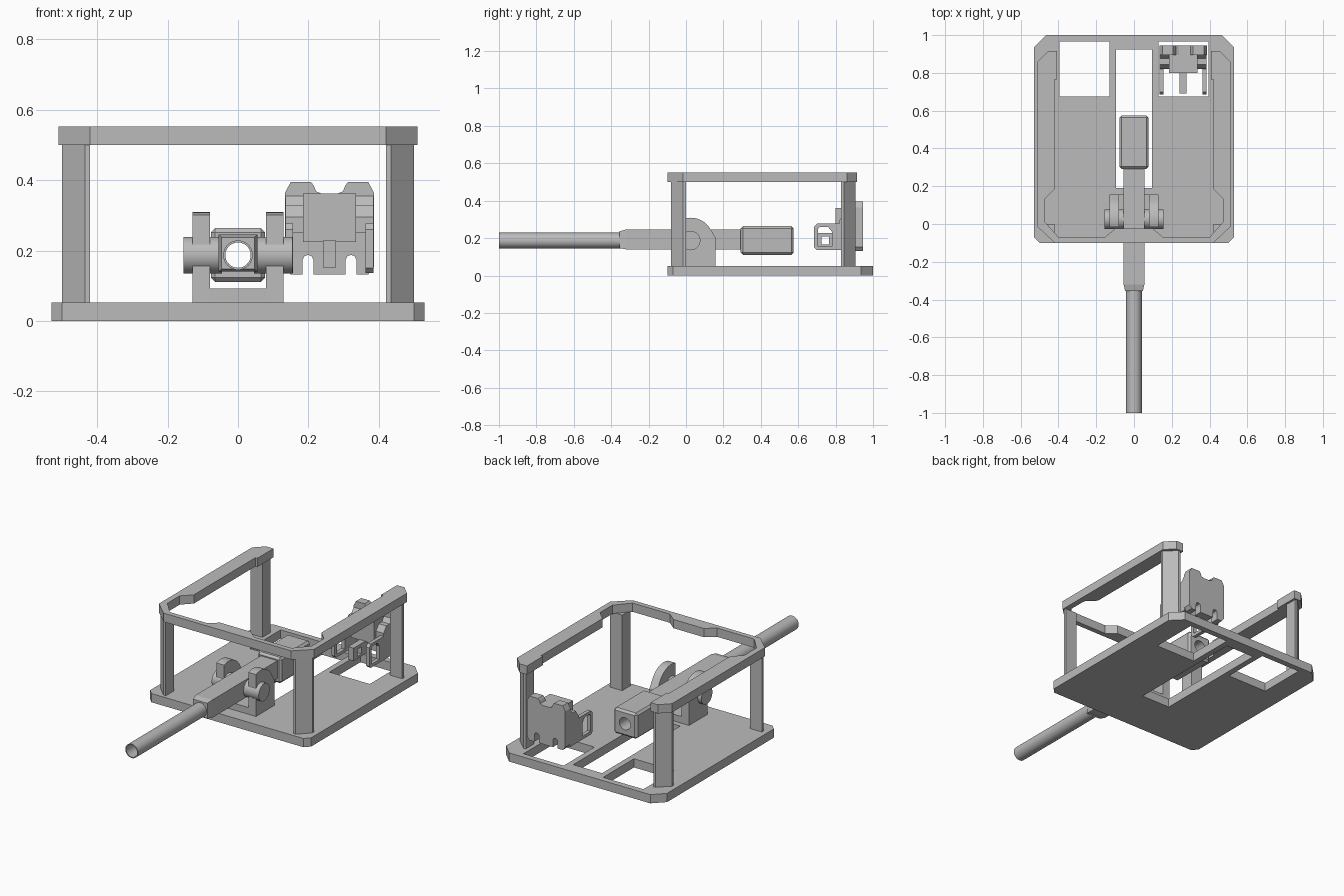
import bpy, bmesh, math
from mathutils import Vector

if "Cube" in bpy.data.objects:
    bpy.data.objects.remove(bpy.data.objects["Cube"])

grey = bpy.data.materials.new("plain_grey")
grey.diffuse_color = (0.5, 0.5, 0.5, 1)
grey.use_nodes = True
grey.node_tree.nodes["Principled BSDF"].inputs["Base Color"].default_value = grey.diffuse_color


def prism(name, loops, axis, lo, hi, bevel=0, keep=None, smooth=False):
    """Extrude a 2D outline (first loop) with holes (other loops) along an axis."""
    place = {'x': lambda u, v: Vector((lo, u, v)),
             'y': lambda u, v: Vector((u, lo, v)),
             'z': lambda u, v: Vector((u, v, lo))}[axis]
    along = {'x': Vector((1, 0, 0)), 'y': Vector((0, 1, 0)), 'z': Vector((0, 0, 1))}[axis]
    bm = bmesh.new()
    edges = []
    for loop in loops:
        vs = [bm.verts.new(place(u, v)) for u, v in loop]
        edges += [bm.edges.new((vs[i], vs[(i + 1) % len(vs)])) for i in range(len(vs))]
    bmesh.ops.triangle_fill(bm, edges=edges, use_beauty=True, normal=along)
    res = bmesh.ops.extrude_face_region(bm, geom=bm.faces[:], use_keep_orig=True)
    moved = [g for g in res['geom'] if isinstance(g, bmesh.types.BMVert)]
    bmesh.ops.translate(bm, verts=moved, vec=along * (hi - lo))
    bmesh.ops.recalc_face_normals(bm, faces=bm.faces[:])
    if bevel:
        sharp = [e for e in bm.edges if len(e.link_faces) == 2
                 and e.calc_face_angle(0) > 0.6
                 and (keep is None or all(keep(v.co) for v in e.verts))]
        bmesh.ops.bevel(bm, geom=sharp, offset=bevel, segments=1, affect='EDGES', profile=0.5)
    me = bpy.data.meshes.new(name)
    bm.to_mesh(me)
    bm.free()
    me.materials.append(grey)
    ob = bpy.data.objects.new(name, me)
    bpy.context.collection.objects.link(ob)
    if smooth:
        bpy.ops.object.select_all(action='DESELECT')
        ob.select_set(True)
        bpy.context.view_layer.objects.active = ob
        bpy.ops.object.shade_smooth_by_angle()
    return ob


def rect(a, b, c, d):
    return [(a, c), (b, c), (b, d), (a, d)]


def circle(u, v, r, n=32):
    return [(u + r * math.cos(2 * math.pi * i / n), v + r * math.sin(2 * math.pi * i / n))
            for i in range(n)]


def mirrored(half, mid=0):
    """Close an outline by mirroring its right half about u = mid."""
    return half + [(2 * mid - u, v) for u, v in reversed(half)]


# Base plate with three cut-outs
base = mirrored([(0.50, -0.10), (0.53, -0.07), (0.53, 0.935), (0.465, 1.0)])
prism("base_plate", [base, rect(-0.395, -0.13, 0.675, 0.965),
                     rect(-0.095, 0.095, 0.19, 0.925),
                     rect(0.13, 0.395, 0.675, 0.965)], 'z', 0, 0.052)

# Upper frame, open at the back
frame = mirrored([(0.42, -0.10), (0.51, -0.015), (0.51, 0.86), (0.455, 0.915),
                  (0.407, 0.915), (0.407, 0.765), (0.42, 0.765), (0.42, 0.185),
                  (0.475, 0.13), (0.475, 0.015), (0.40, -0.07), (0.155, -0.07),
                  (0.10, -0.025)])
prism("upper_frame", [frame], 'z', 0.5, 0.552)

# Corner posts, pivot brackets and pivot pins on both sides
PY, PZ = 0.025, 0.187
arc = [(PY + 0.122 * math.cos(math.radians(a)), PZ + 0.122 * math.sin(math.radians(a)))
       for a in range(35, 111, 5)]
bracket = [(-0.017, 0.05), (0.157, 0.05), (0.157, 0.205)] + arc
for s, side in ((-1, "left"), (1, "right")):
    for where, outer, inner in (("front", -0.08, 0.0), ("back", 0.907, 0.83)):
        d = 0.015 if inner > outer else -0.015
        post = [(0.42, outer), (0.435, outer), (0.50, inner - d), (0.50, inner), (0.42, inner)]
        prism(f"{where}_{side}_post", [[(s * x, y) for x, y in post]], 'z', 0.05, 0.502)
    a, b = sorted((s * 0.08, s * 0.13))
    prism(f"{side}_bracket", [bracket], 'x', a, b, smooth=True)
    a, b = sorted((s * 0.045, s * 0.155))
    prism(f"{side}_pivot_pin", [circle(PY, PZ, 0.052)], 'x', a, b, smooth=True)
prism("bracket_web", [rect(-0.08, 0.08, -0.017, 0.157)], 'z', 0.05, 0.092)

# Swinging tube, bar and end block, all bored through
bore = circle(0, PZ, 0.036)
prism("long_tube", [circle(0, PZ, 0.042), bore], 'y', -1.0, -0.34, smooth=True)
outside = lambda co: math.hypot(co.x, co.z - PZ) > 0.05
bar = prism("pivot_bar", [rect(-0.055, 0.055, 0.14, 0.246), bore], 'y', -0.32, 0.30, smooth=True)
collar = prism("bar_collar", [rect(-0.055, 0.055, 0.14, 0.246), bore], 'y', -0.355, -0.32, smooth=True)
for v in collar.data.vertices:                     # tapered front end
    if v.co.y < -0.34 and outside(v.co):
        v.co.x *= 0.85
        v.co.z = PZ + (v.co.z - PZ) * 0.85
prism("end_block", [rect(-0.077, 0.077, 0.111, 0.264), bore], 'y', 0.292, 0.575,
      bevel=0.012, keep=outside, smooth=True)

# Latch: notched back plate
CX = 0.26
slot = [(0.337, 0.132), (0.337, 0.172), (0.331, 0.184), (0.321, 0.188),
        (0.311, 0.184), (0.305, 0.172), (0.305, 0.132)]
plate = mirrored([(0.283, 0.362), (0.298, 0.368), (0.305, 0.385), (0.313, 0.395),
                  (0.37, 0.395), (0.386, 0.365), (0.386, 0.152), (0.37, 0.132)] + slot, CX)
prism("latch_plate", [plate], 'y', 0.895, 0.945)
prism("latch_body", [rect(0.185, 0.335, 0.80, 0.90)], 'z', 0.225, 0.362)

# Latch: side cheeks with windows, and stepped shoulders
cheek = [(0.685, 0.15), (0.70, 0.136), (0.90, 0.136), (0.90, 0.277), (0.70, 0.277), (0.685, 0.26)]
window = [(0.705, 0.155), (0.78, 0.155), (0.78, 0.235), (0.76, 0.26), (0.715, 0.26), (0.705, 0.25)]
shoulder = [(0.82, 0.25), (0.90, 0.25), (0.90, 0.362), (0.875, 0.33), (0.845, 0.33), (0.82, 0.295)]
for side, a, b, c, d in (("left", 0.135, 0.157, 0.135, 0.19), ("right", 0.363, 0.385, 0.33, 0.385)):
    prism(f"latch_{side}_cheek", [cheek, window], 'x', a, b)
    prism(f"latch_{side}_shoulder", [shoulder], 'x', c, d)

# Latch: centre tongue with a cross hole
prism("latch_tongue", [rect(0.69, 0.82, 0.152, 0.228), rect(0.725, 0.765, 0.165, 0.208)],
      'x', 0.242, 0.278)
